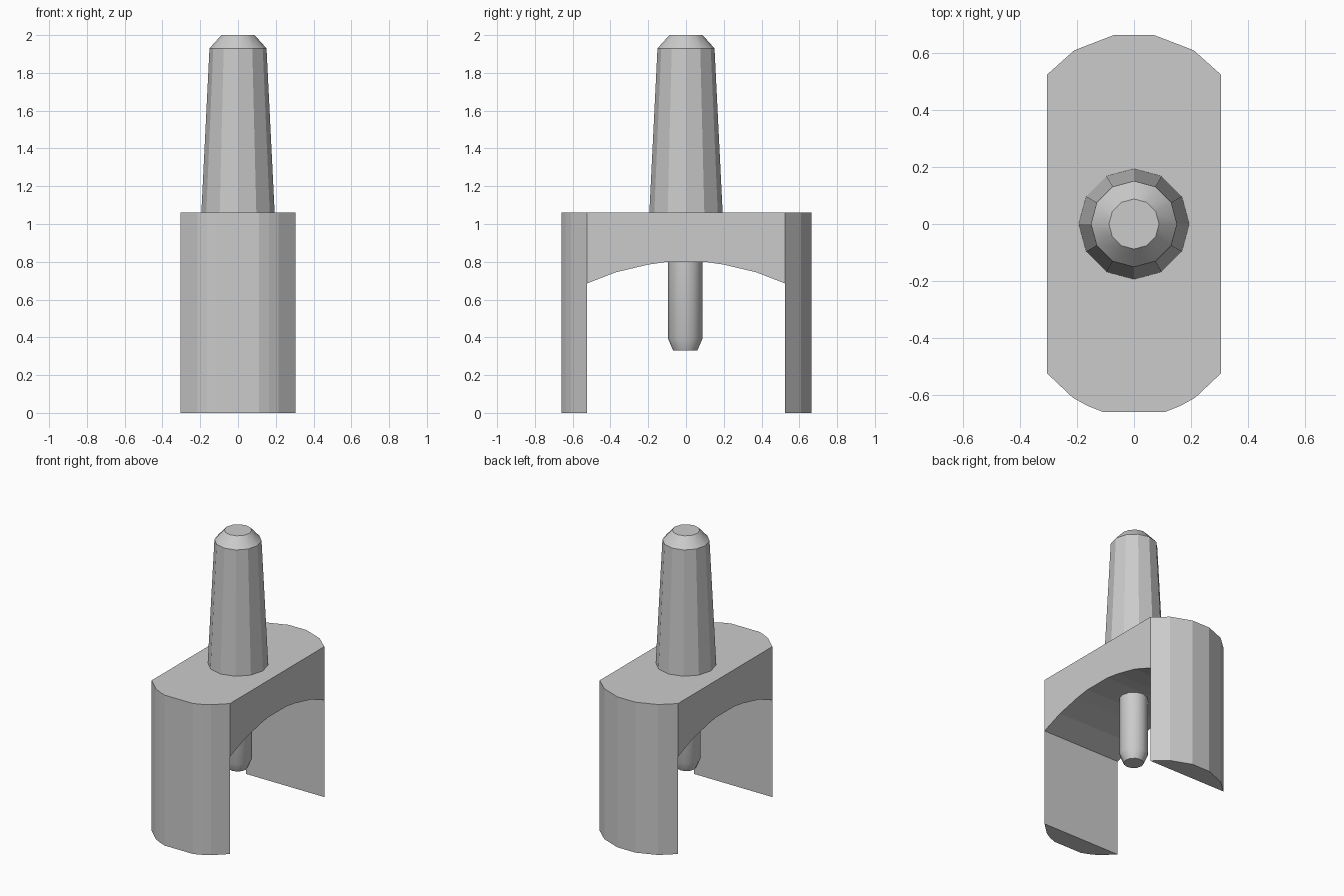
import bpy, bmesh, math

if "Cube" in bpy.data.objects:
    bpy.data.objects.remove(bpy.data.objects["Cube"])


def finish(name, bm):
    bmesh.ops.remove_doubles(bm, verts=bm.verts, dist=1e-5)
    bmesh.ops.recalc_face_normals(bm, faces=bm.faces)
    mesh = bpy.data.meshes.new(name)
    bm.to_mesh(mesh)
    bm.free()
    ob = bpy.data.objects.new(name, mesh)
    bpy.context.collection.objects.link(ob)
    return ob


def lathe(name, profile, sides, smooth_bands):
    """Closed turned solid from (radius, z) rings; listed bands are smooth."""
    bm = bmesh.new()
    rings = [[bm.verts.new((r * math.cos(2 * math.pi * i / sides),
                            r * math.sin(2 * math.pi * i / sides), z))
              for i in range(sides)] for r, z in profile]
    for k, (lo, hi) in enumerate(zip(rings, rings[1:])):
        for i in range(sides):
            j = (i + 1) % sides
            f = bm.faces.new((lo[i], lo[j], hi[j], hi[i]))
            f.smooth = k in smooth_bands
    bm.faces.new(rings[0])
    bm.faces.new(rings[-1])
    return finish(name, bm)


# Forked body: two rounded legs joined by an arched bridge
TOP, SPRING, HX, HY = 1.06, 0.685, 0.305, 0.525
back = [(HX, HY), (0.21, 0.61), (0.07, 0.664), (-0.07, 0.664), (-0.21, 0.61), (-HX, HY)]
front = [(-HX, -HY), (-0.215, -0.61), (-0.165, -0.638), (-0.11, -0.66),
         (0.11, -0.66), (0.165, -0.638), (0.215, -0.61), (HX, -HY)]
half_arch = [(0.10, 0.80), (0.20, 0.785), (0.37, 0.745), (HY, SPRING)]
arch = [(-y, z) for y, z in reversed(half_arch)] + half_arch

bm = bmesh.new()


def face(points):
    bm.faces.new([bm.verts.new(p) for p in points])


face([(x, y, TOP) for x, y in back + front])
for leg in (back, front):
    face([(x, y, 0) for x, y in leg])
    (x0, y0), (x1, y1) = leg[0], leg[-1]
    face([(x0, y0, 0), (x1, y1, 0), (x1, y1, SPRING), (x0, y0, SPRING)])
    for a, b in zip(leg, leg[1:]):
        wall = [(*a, 0), (*b, 0)]
        if b == leg[-1]:
            wall.append((*b, SPRING))
        wall += [(*b, TOP), (*a, TOP)]
        if a == leg[0]:
            wall.append((*a, SPRING))
        face(wall)
for x in (-HX, HX):
    face([(x, y, z) for y, z in arch] + [(x, HY, TOP), (x, -HY, TOP)])
for (ya, za), (yb, zb) in zip(arch, arch[1:]):
    face([(-HX, ya, za), (HX, ya, za), (HX, yb, zb), (-HX, yb, zb)])
finish("forked_body", bm)

# Tapered faceted stem with a smooth chamfered tip
lathe("tapered_stem", [(0.195, 1.04), (0.194, TOP), (0.151, 1.93), (0.088, 2.0)], 12, {2})

# Smooth pin hanging under the arch
pin = lathe("centre_pin", [(0.064, 0.33), (0.092, 0.395), (0.092, 0.82)], 12, {0, 1})
pin.location.y = -0.004
